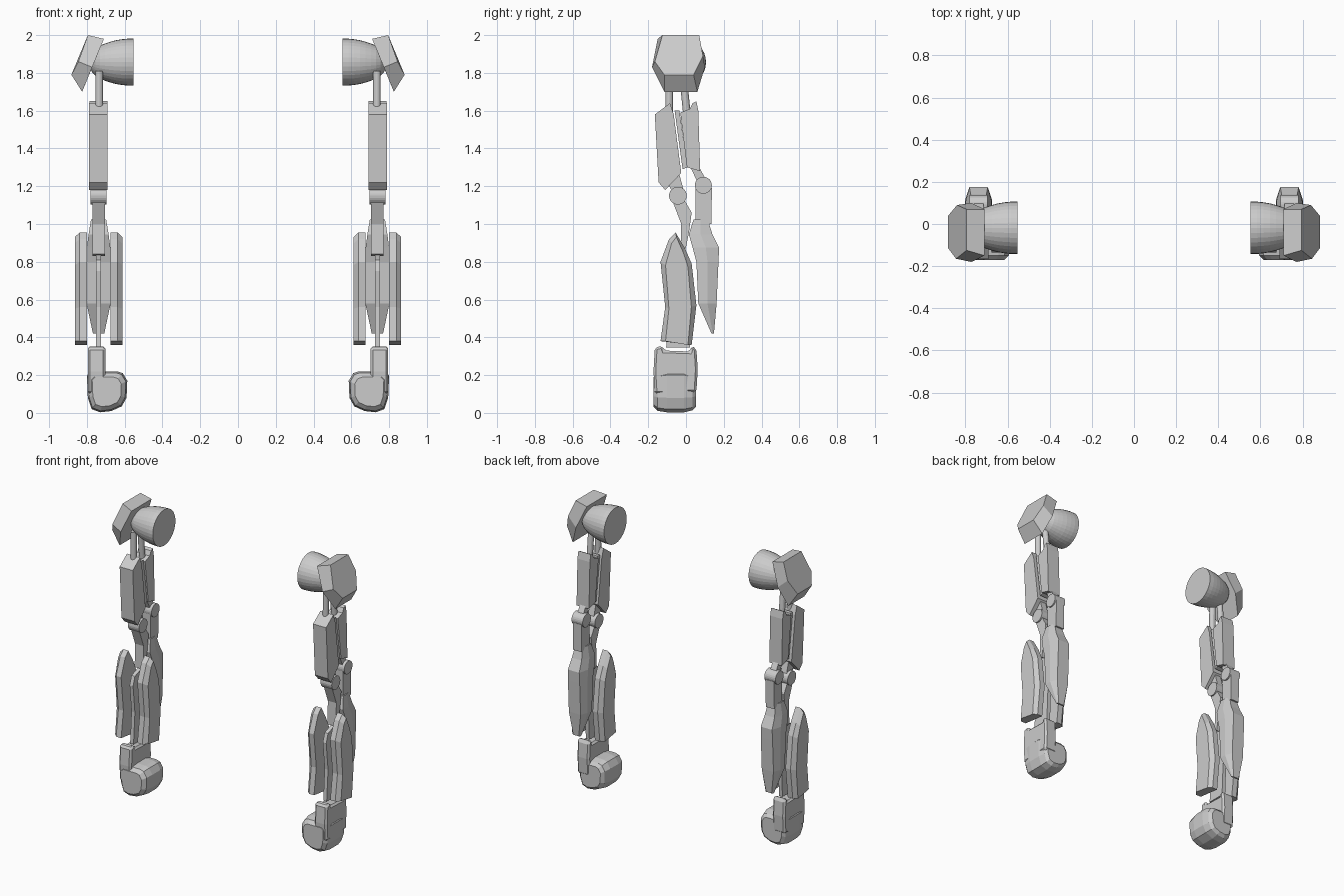
import bpy, bmesh, math
from mathutils import Vector

grey = bpy.data.materials.new("grey_metal")
grey.diffuse_color = (0.6, 0.6, 0.6, 1)
AX = 0.738  # centre line of each arm


def loft(name, rings, bevel=0):
    """Skin equal-length rings, cap the ends, mirror to the other arm."""
    bm = bmesh.new()
    vs = [[bm.verts.new(p) for p in r] for r in rings]
    n = len(vs[0])
    for a, b in zip(vs, vs[1:]):
        for i in range(n):
            j = (i + 1) % n
            bm.faces.new((a[i], a[j], b[j], b[i]))
    bm.faces.new(vs[0][::-1])
    bm.faces.new(vs[-1])
    bmesh.ops.recalc_face_normals(bm, faces=bm.faces)
    me = bpy.data.meshes.new(name)
    bm.to_mesh(me)
    bm.free()
    me.materials.append(grey)
    ob = bpy.data.objects.new(name, me)
    bpy.context.collection.objects.link(ob)
    if bevel:
        b = ob.modifiers.new("bevel", 'BEVEL')
        b.width, b.segments = bevel, 1
    ob.modifiers.new("mirror", 'MIRROR').use_mirror_merge = False
    return ob


def plate(name, outline, x0, x1, bevel=0):
    """Side outline (y, z) extruded along x."""
    return loft(name, [[(x, y, z) for y, z in outline] for x in (x0, x1)], bevel)


def rod(name, a, b, r, n=16):
    """Round bar between two points."""
    a, b = Vector(a), Vector(b)
    q = (b - a).to_track_quat('Z', 'Y')
    circle = [q @ Vector((r * math.cos(t), r * math.sin(t), 0))
              for t in (2 * math.pi * i / n for i in range(n))]
    return loft(name, [[p + c for c in circle] for p in (a, b)])


# shoulder dome, flat side facing inward
dome = [(0.553, .124), (0.585, .124), (0.615, .121), (0.645, .116), (0.675, .108),
        (0.705, .098), (0.73, .088), (0.755, .072), (0.775, .05), (0.785, .025)]
N = 32
loft("shoulder_dome", [[(x, -.018 + r * math.cos(2 * math.pi * i / N),
                         1.857 + r * math.sin(2 * math.pi * i / N))
                        for i in range(N)] for x, r in dome])

# tilted shoulder guard
loft("shoulder_guard", [
    [(.71, -.15, 1.98), (.71, .07, 1.98), (.772, .10, 1.83),
     (.825, .06, 1.70), (.825, -.115, 1.70), (.772, -.18, 1.83)],
    [(.795, -.125, 2.0), (.795, .07, 2.0), (.84, .09, 1.89),
     (.882, .04, 1.79), (.882, -.115, 1.79), (.845, -.165, 1.86)]])

# upper arm rods and plates
rod("upper_rod_front", (.735, -.09, 1.55), (.735, -.088, 1.81), .02)
rod("upper_rod_back", (.735, .008, 1.55), (.735, -.018, 1.81), .02)
plate("upper_arm_front", [(-.165, 1.58), (-.085, 1.64), (-.065, 1.58), (-.025, 1.27),
                          (-.11, 1.18), (-.145, 1.22)], .69, .79)
plate("upper_arm_core", [(-.06, 1.60), (-.035, 1.60), (.008, 1.30), (-.018, 1.29)], .70, .775)
plate("upper_arm_back", [(-.03, 1.59), (.02, 1.61), (.035, 1.64), (.055, 1.65),
                         (.065, 1.60), (.075, 1.28), (.005, 1.30)], .69, .785)

# elbow joints and links
rod("elbow_disc_front", (.695, -.043, 1.15), (.78, -.043, 1.15), .047, 24)
rod("elbow_disc_back", (.695, .092, 1.205), (.78, .092, 1.205), .045, 24)
plate("elbow_link_upper_front", [(-.10, 1.22), (-.04, 1.28), (-.01, 1.17), (-.06, 1.15)], .715, .76)
plate("elbow_link_upper_back", [(.02, 1.31), (.07, 1.30), (.12, 1.21), (.07, 1.20)], .715, .76)
plate("elbow_link_lower_front", [(-.075, 1.13), (-.01, 1.13), (.03, 1.06), (.015, .95),
                                 (-.01, .83), (-.03, .84), (-.025, 1.0)], .705, .77)
plate("elbow_link_lower_back", [(.05, 1.20), (.137, 1.19), (.135, 1.0), (.05, 1.0)], .705, .77)

# forearm back shell: z, inner y, outer y, half width
shell = [(1.025, .04, .115, .04), (.945, .015, .14, .053), (.875, .035, .175, .062),
         (.80, .055, .172, .064), (.58, .065, .162, .064), (.42, .135, .148, .03)]
loft("forearm_back_shell", [
    [(AX - w, y0, z), (AX + w, y0, z), (AX + w, (y0 + y1) / 2, z),
     (AX + .7 * w, y1, z), (AX - .7 * w, y1, z), (AX - w, (y0 + y1) / 2, z)]
    for z, y0, y1, w in shell])

# forearm side panels, chamfered on the outward face
side = [(-.055, .955), (-.005, .87), (.03, .79), (.055, .57), (.03, .36),
        (-.135, .38), (-.11, .56), (-.135, .80), (-.09, .92)]
for name, s in (("forearm_outer_panel", 1), ("forearm_inner_panel", -1)):
    loft(name, [[(AX + s * d, -.04 + (y + .04) * k, .36 + (z - .36) * kz) for y, z in side]
                for d, k, kz in ((.062, 1, 1), (.10, 1, 1), (.126, .72, .96))])

# thin forearm blade
plate("forearm_blade", [(-.09, .81), (-.01, .84), (.02, .75), (.03, .57), (.02, .345),
                        (-.105, .345), (-.09, .56), (-.11, .75)], .726, .752)

# hand: upright wrist plate and rounded fist turned inward
plate("wrist_plate", [(-.165, .345), (-.125, .355), (-.115, .33), (.02, .325), (.03, .355),
                      (.055, .34), (.062, .23), (.055, .11), (-.165, .10), (-.172, .22)],
      .702, .795, .012)
fist = [(.61, .21), (.64, .22), (.78, .22), (.80, .20), (.795, .08), (.775, .02),
        (.73, .003), (.67, .01), (.615, .035), (.59, .08), (.586, .17)]
loft("fist", [[(.70 + (x - .70) * k, y, .11 + (z - .11) * k) for x, z in fist]
              for y, k in ((-.172, .72), (-.15, .93), (-.10, 1), (-.01, 1), (.035, .9), (.053, .72))])
